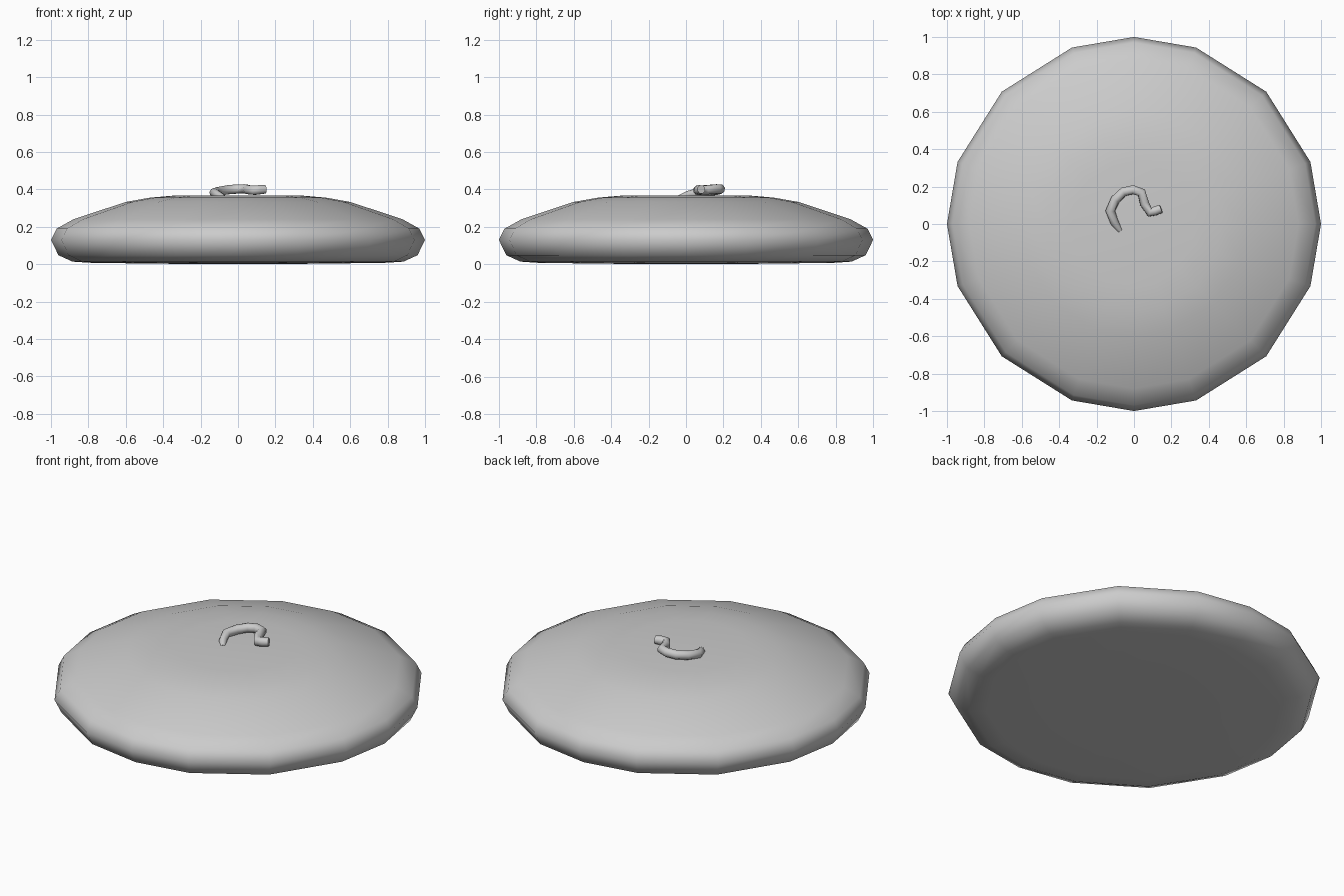
import bpy, bmesh, math

if "Cube" in bpy.data.objects:
    bpy.data.objects.remove(bpy.data.objects["Cube"])

# Cap body: a low-poly lathe with 16 uneven sides
PROFILE = [(0.45, 0.003), (0.80, 0.008), (0.885, 0.014), (0.96, 0.048), (1.0, 0.13),
           (0.97, 0.19), (0.88, 0.24), (0.60, 0.333), (0.47, 0.356), (0.33, 0.368)]
ANGLES = [q * 90 + a for q in range(4) for a in (0, 19.4, 45, 70.6)]

bm = bmesh.new()
rings = []
for r, z in PROFILE:
    rings.append([bm.verts.new((r * math.cos(math.radians(a)), r * math.sin(math.radians(a)), z))
                  for a in ANGLES])
n = len(ANGLES)
for low, high in zip(rings, rings[1:]):
    for i in range(n):
        j = (i + 1) % n
        bm.faces.new((low[i], low[j], high[j], high[i]))
# Close the underside and the crown with fans
for ring, z in ((rings[0], 0.0), (rings[-1], 0.366)):
    centre = bm.verts.new((0, 0, z))
    for i in range(n):
        bm.faces.new((ring[i], ring[(i + 1) % n], centre))
bmesh.ops.recalc_face_normals(bm, faces=bm.faces)
for f in bm.faces:
    f.smooth = True
mesh = bpy.data.meshes.new("cap_body")
bm.to_mesh(mesh)
bm.free()
body = bpy.data.objects.new("cap_body", mesh)
bpy.context.collection.objects.link(body)

# Curled stalk on the crown: a thin tube along a short path (x, y, z, thickness)
PATH = [(-0.075, -0.035, 0.355, 0.6), (-0.105, 0.01, 0.37, 0.85), (-0.127, 0.07, 0.382, 1),
        (-0.10, 0.13, 0.390, 1), (-0.055, 0.172, 0.398, 1), (-0.005, 0.183, 0.402, 1),
        (0.04, 0.168, 0.403, 1), (0.056, 0.11, 0.398, 1), (0.085, 0.062, 0.395, 1),
        (0.115, 0.07, 0.398, 1), (0.145, 0.082, 0.40, 0.9)]
curve = bpy.data.curves.new("stalk", 'CURVE')
curve.dimensions = '3D'
curve.bevel_depth = 0.026
curve.bevel_resolution = 2
curve.use_fill_caps = True
spline = curve.splines.new('POLY')
spline.points.add(len(PATH) - 1)
for p, (x, y, z, t) in zip(spline.points, PATH):
    p.co = (x, y, z, 1)
    p.radius = t
stalk = bpy.data.objects.new("stalk", curve)
bpy.context.collection.objects.link(stalk)

# Turn the tube into a smooth mesh with crisp end caps
bpy.ops.object.select_all(action='DESELECT')
stalk.select_set(True)
bpy.context.view_layer.objects.active = stalk
bpy.ops.object.convert(target='MESH')
bpy.ops.object.shade_smooth_by_angle(angle=math.radians(60))
